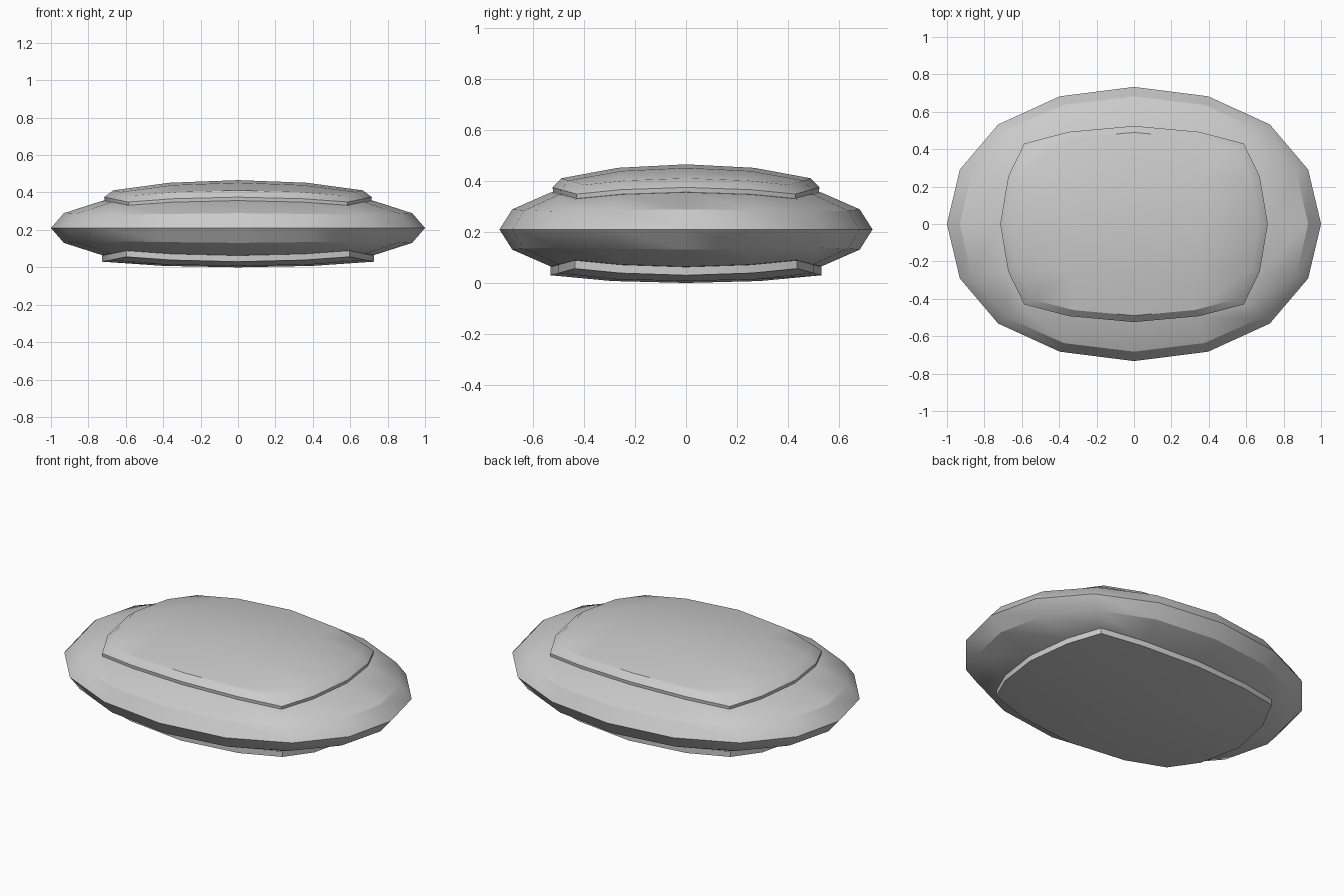
import bpy, bmesh, math

if "Cube" in bpy.data.objects:
    bpy.data.objects.remove(bpy.data.objects["Cube"])

HX, HY, HZ, MID = 1.0, 0.733, 0.2, 0.21   # half sizes and equator height of the body


def finish(obj):
    bpy.ops.object.select_all(action='DESELECT')
    obj.select_set(True)
    bpy.context.view_layer.objects.active = obj
    bpy.ops.object.shade_smooth_by_angle(angle=math.radians(30))


# Rounded cube normalised to a radius of one along each axis
bpy.ops.mesh.primitive_cube_add(size=2)
body = bpy.context.object
body.name = body.data.name = "cushion_body"
sub = body.modifiers.new("round", 'SUBSURF')
sub.levels = 2
bpy.ops.object.modifier_apply(modifier="round")
radius = max(v.co.x for v in body.data.vertices)
for v in body.data.vertices:
    v.co /= radius
unit = body.data.copy()


def pad(name, side, cap_scale, cap_z, rings):
    """Pad from one face of the rounded cube; rings are (scale, z step) skirts."""
    bm = bmesh.new()
    bm.from_mesh(unit)
    drop = []
    for f in bm.faces:
        c = f.calc_center_median()
        if c.z * side <= max(abs(c.x), abs(c.y)):
            drop.append(f)
    bmesh.ops.delete(bm, geom=drop, context='FACES')
    for v in bm.verts:
        v.co = (v.co.x * HX * cap_scale, v.co.y * HY * cap_scale, cap_z(abs(v.co.z)))
    edges = [e for e in bm.edges if e.is_boundary]
    last = cap_scale
    for scale, dz in rings:
        out = bmesh.ops.extrude_edge_only(bm, edges=edges)["geom"]
        for v in [g for g in out if isinstance(g, bmesh.types.BMVert)]:
            v.co.x *= scale / last
            v.co.y *= scale / last
            v.co.z += dz
        edges = [g for g in out if isinstance(g, bmesh.types.BMEdge) and g.is_boundary]
        last = scale
    bmesh.ops.recalc_face_normals(bm, faces=bm.faces)
    # keep the cap facing outwards
    cap = max(bm.faces, key=lambda f: f.calc_center_median().z * side)
    if cap.normal.z * side < 0:
        bmesh.ops.reverse_faces(bm, faces=bm.faces)
    mesh = bpy.data.meshes.new(name)
    bm.to_mesh(mesh)
    bm.free()
    obj = bpy.data.objects.new(name, mesh)
    bpy.context.collection.objects.link(obj)
    finish(obj)


# Flattened body
for v in body.data.vertices:
    v.co = (v.co.x * HX, v.co.y * HY, MID + v.co.z * HZ)
finish(body)

# Raised top pad with a bevelled rim and a narrow seam
pad("top_pad", 1, 0.92, lambda s: MID + HZ * s + 0.056,
    [(0.985, -0.036), (0.98, -0.03)])

# Shallow base pad with straight sides
pad("base_pad", -1, 1.0,
    lambda s: 0.03 - (0.2 if s < 0.726 else 0.11) * (s - 0.726),
    [(1.0, 0.033)])

bpy.data.meshes.remove(unit)
